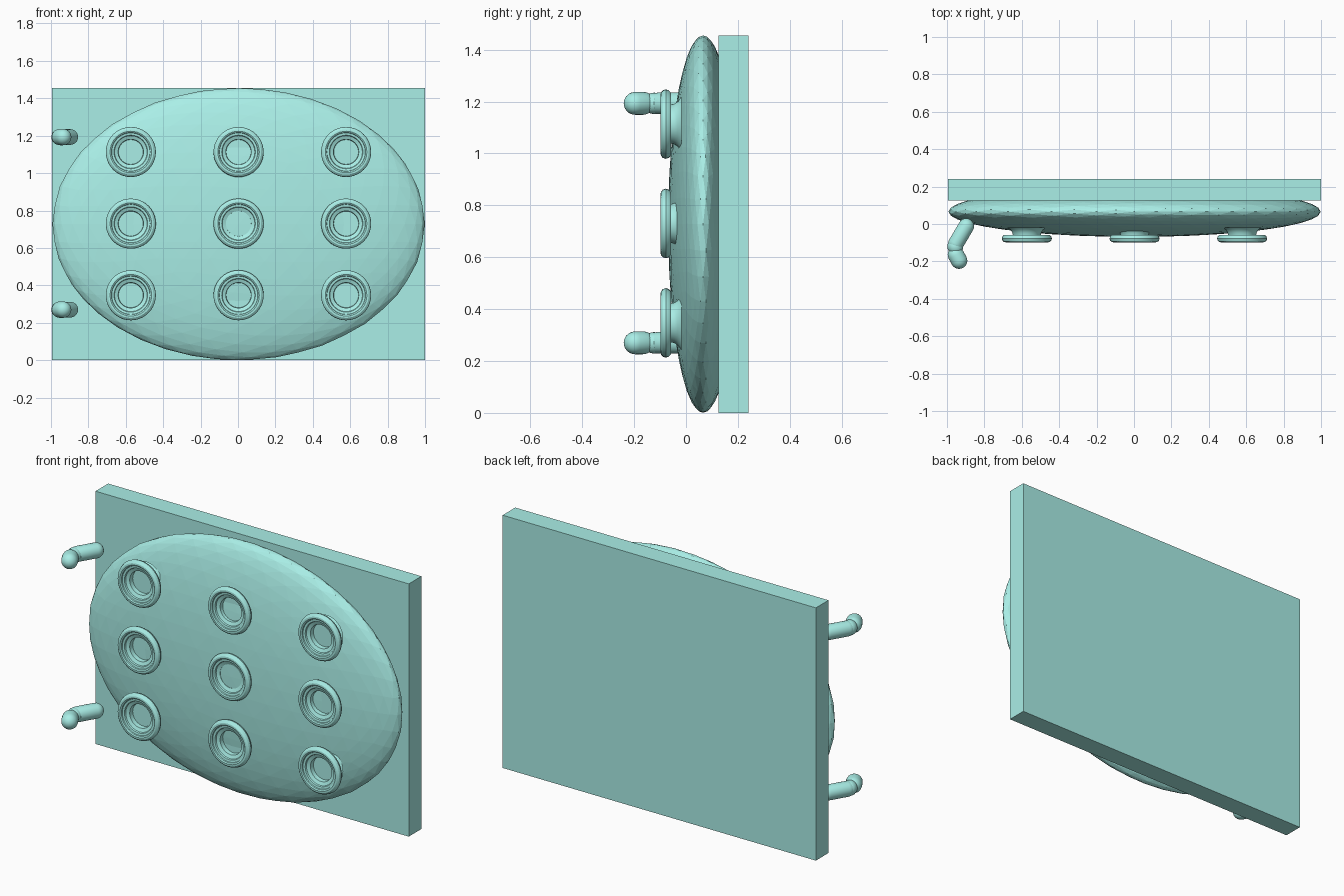
import bpy, bmesh, math
from mathutils import Vector

if "Cube" in bpy.data.objects:
    bpy.data.objects.remove(bpy.data.objects["Cube"])

teal = bpy.data.materials.new("teal")
teal.diffuse_color = (0.40, 0.86, 0.80, 1)
teal.use_nodes = True
teal.node_tree.nodes["Principled BSDF"].inputs["Base Color"].default_value = teal.diffuse_color


def finish(name, bm, angle=30):
    bmesh.ops.recalc_face_normals(bm, faces=bm.faces)
    me = bpy.data.meshes.new(name)
    bm.to_mesh(me)
    bm.free()
    me.materials.append(teal)
    ob = bpy.data.objects.new(name, me)
    bpy.context.collection.objects.link(ob)
    if angle:
        bpy.ops.object.select_all(action='DESELECT')
        ob.select_set(True)
        bpy.context.view_layer.objects.active = ob
        bpy.ops.object.shade_smooth_by_angle(angle=math.radians(angle))
    return ob


def lathe(name, profile, origin, direction, steps=32):
    """Spin (radius, height) points about an axis through origin."""
    bm = bmesh.new()
    vs = [bm.verts.new((r, 0, h)) for r, h in profile]
    es = [bm.edges.new(p) for p in zip(vs, vs[1:])]
    bmesh.ops.spin(bm, geom=vs + es, cent=(0, 0, 0), axis=(0, 0, 1),
                   angle=math.tau, steps=steps, use_merge=True)
    bmesh.ops.remove_doubles(bm, verts=bm.verts, dist=1e-5)
    rot = Vector(direction).to_track_quat('Z', 'Y')
    for v in bm.verts:
        v.co = rot @ v.co + Vector(origin)
    return finish(name, bm)


def capsule(name, a, b, r):
    """Round-ended rod from a to b."""
    a, b = Vector(a), Vector(b)
    length = (b - a).length
    arc = [math.pi / 2 * i / 6 for i in range(7)]
    pts = [(r * math.sin(t), -r * math.cos(t)) for t in arc]
    pts += [(r * math.cos(t), length + r * math.sin(t)) for t in arc]
    pts[0], pts[-1] = (0, -r), (0, length + r)
    return lathe(name, pts, a, b - a, 24)


# Backing slab
bm = bmesh.new()
bmesh.ops.create_cube(bm, size=1)
for v in bm.verts:
    v.co = (v.co.x * 1.995 + 0.0025, v.co.y * 0.115 + 0.1825, v.co.z * 1.455 + 0.7275)
finish("back_slab", bm, 0)

# Flattened, faceted ellipsoid body
bm = bmesh.new()
bmesh.ops.create_icosphere(bm, subdivisions=4, radius=1)
for v in bm.verts:
    v.co = (v.co.x * 0.995 + 0.003, v.co.y * 0.135 + 0.066, v.co.z * 0.727 + 0.7275)
finish("oval_body", bm, 0)

# Nine cupped knobs: recessed floor, rounded rim, flared stem
knob = [(0, 0.045), (0.066, 0.045), (0.068, 0.07), (0.087, 0.078),
        (0.090, 0.086), (0.102, 0.088), (0.104, 0.094), (0.111, 0.098), (0.121, 0.097),
        (0.130, 0.090), (0.134, 0.078), (0.130, 0.066), (0.121, 0.058),
        (0.075, 0.058), (0.078, 0.045), (0.088, 0.030), (0.105, 0.018), (0, 0.018)]
for i, x in enumerate((-0.573, 0.003, 0.578)):
    for j, z in enumerate((0.347, 0.73, 1.113)):
        lathe(f"knob_{i}_{j}", knob, (x, 0, z), (0, -1, 0), 40)

# Bent two-piece handles on the left edge
for side, z in (("lower", 0.27), ("upper", 1.193)):
    capsule(f"handle_arm_{side}", (-0.897, -0.012, z), (-0.952, -0.105, z), 0.042)
    capsule(f"handle_elbow_{side}", (-0.957, -0.120, z), (-0.955, -0.125, z), 0.041)
    capsule(f"handle_tip_{side}", (-0.952, -0.165, z), (-0.935, -0.196, z), 0.044)
